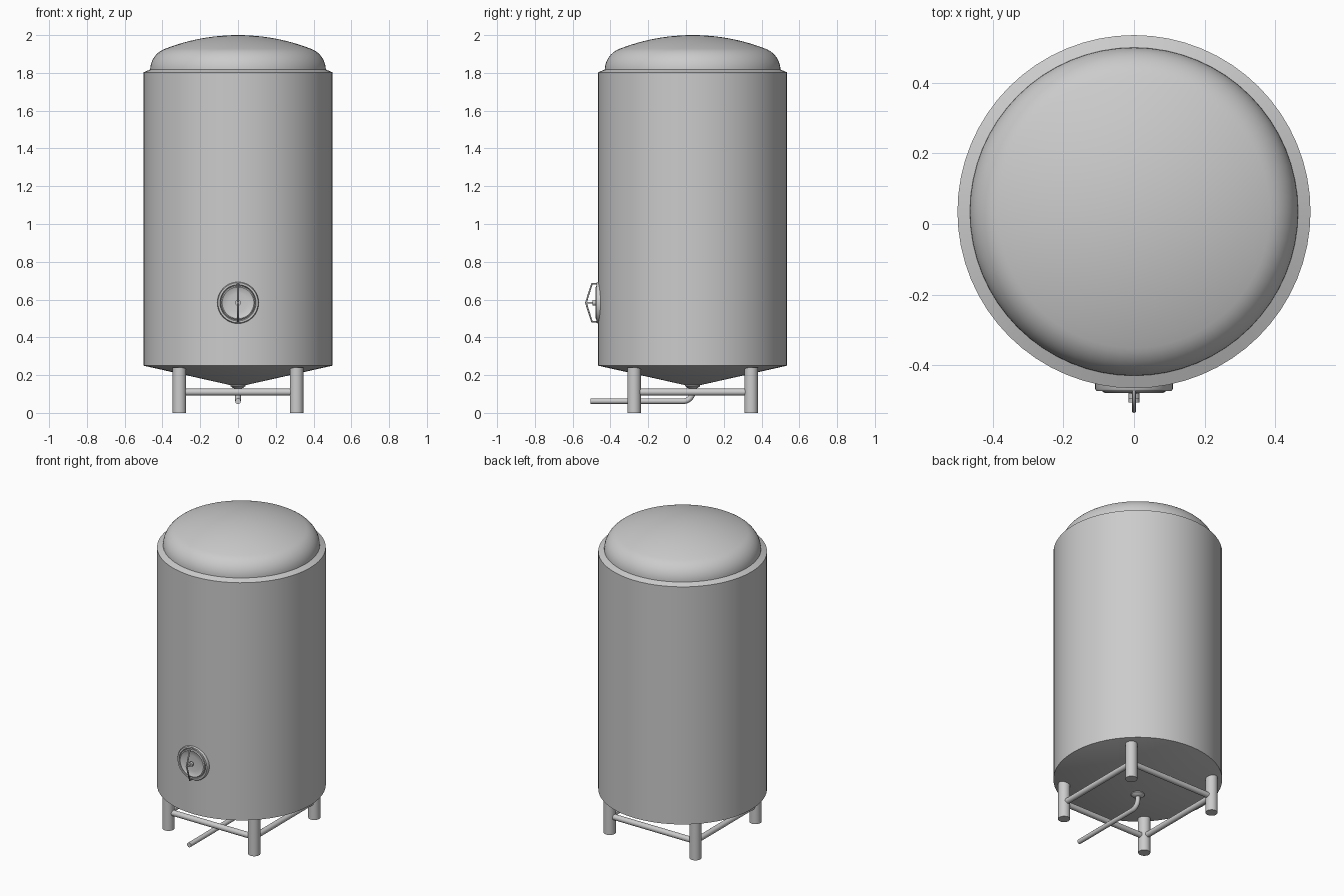
import bpy, bmesh, math
from mathutils import Vector, Matrix

if "Cube" in bpy.data.objects:
    bpy.data.objects.remove(bpy.data.objects["Cube"])

CY = 0.035  # tank axis in y


def finish(name, bm, angle=35):
    bmesh.ops.recalc_face_normals(bm, faces=bm.faces)
    me = bpy.data.meshes.new(name)
    bm.to_mesh(me)
    bm.free()
    me.shade_smooth()
    me.set_sharp_from_angle(angle=math.radians(angle))
    ob = bpy.data.objects.new(name, me)
    bpy.context.collection.objects.link(ob)
    return ob


def lathe(name, profile, segs=64, matrix=Matrix.Translation((0, CY, 0)), angle=35):
    """Revolve (radius, height) points about local z."""
    bm = bmesh.new()
    vs = [bm.verts.new((r, 0, z)) for r, z in profile]
    es = [bm.edges.new(p) for p in zip(vs, vs[1:])]
    bmesh.ops.spin(bm, geom=vs + es, cent=(0, 0, 0), axis=(0, 0, 1),
                   angle=2 * math.pi, steps=segs, use_merge=False)
    bmesh.ops.remove_doubles(bm, verts=bm.verts, dist=1e-5)
    bm.transform(matrix)
    return finish(name, bm, angle)


def tube(name, pts, r, res=4):
    cu = bpy.data.curves.new(name, 'CURVE')
    cu.dimensions = '3D'
    cu.bevel_depth = r
    cu.bevel_resolution = res
    cu.use_fill_caps = True
    sp = cu.splines.new('POLY')
    sp.points.add(len(pts) - 1)
    for p, co in zip(sp.points, pts):
        p.co = (*co, 1)
    ob = bpy.data.objects.new(name, cu)
    bpy.context.collection.objects.link(ob)
    return ob


def rod(name, a, b, r, segs=24):
    a, b = Vector(a), Vector(b)
    d = b - a
    m = Matrix.Translation(a) @ d.to_track_quat('Z', 'Y').to_matrix().to_4x4()
    return lathe(name, [(0, 0), (r, 0), (r, d.length), (0, d.length)], segs, m)


# Jacketed vessel body with conical base and sloped top shoulder
lathe("tank_body", [(0, 0.138), (0.5, 0.25), (0.5, 1.803), (0.465, 1.818), (0, 1.818)], angle=12)

# Dished top: tight knuckle running into a shallow crown
K = 0.12
knuckle = [(0.345 + K * math.cos(a), 1.815 + K * math.sin(a))
           for a in [math.radians(t) for t in range(0, 71, 7)]]
r0, z0 = knuckle[-1]
h = 2.0 - z0
R = (r0 * r0 + h * h) / (2 * h)
a0 = math.asin(r0 / R)
crown = [(R * math.sin(a0 * t / 12), 2.0 - R + R * math.cos(a0 * t / 12)) for t in range(11, -1, -1)]
crown[-1] = (0, 2.0)
lathe("tank_dome", knuckle + crown, angle=50)

# Legs and braces
L = 0.31
corners = [(-L, CY - L), (L, CY - L), (L, CY + L), (-L, CY + L)]
for i, (x, y) in enumerate(corners):
    rod(f"leg_{i + 1}", (x, y, 0), (x, y, 0.24), 0.036)
    nx, ny = corners[(i + 1) % 4]
    rod(f"brace_{i + 1}", (x, y, 0.11), (nx, ny, 0.11), 0.018)

# Drain ferrule and elbow pipe
lathe("drain_ferrule", [(0, 0.155), (0.04, 0.15), (0.04, 0.142), (0.027, 0.132), (0.015, 0.128), (0, 0.128)], 32)
B = 0.05
elbow = [(0, CY - B + B * math.cos(a), 0.062 + B - B * math.sin(a))
         for a in [math.radians(t) for t in range(0, 91, 9)]]
tube("drain_pipe", [(0, CY, 0.145)] + elbow + [(0, -0.505, 0.062)], 0.015)

# Manway on the front: frame ring, dished lid, hub (local z points to -y)
MZ = 0.583
front = Matrix.Translation((0, 0, MZ)) @ Matrix.Rotation(math.radians(90), 4, 'X')
lathe("manway_frame", [(0.092, 0.44), (0.11, 0.44), (0.11, 0.467), (0.106, 0.473),
                       (0.096, 0.473), (0.092, 0.467), (0.092, 0.44)], 48, front)
lathe("manway_lid", [(0.09, 0.45), (0.09, 0.474), (0.084, 0.478), (0.078, 0.474),
                     (0.05, 0.471), (0, 0.469)], 48, front)
lathe("manway_hub", [(0, 0.465), (0.007, 0.465), (0.007, 0.48), (0.015, 0.48), (0.015, 0.496),
                     (0.005, 0.496), (0.005, 0.533), (0, 0.533)], 24, front)

# Bent yoke bar across the lid
tube("manway_yoke", [(0, -0.46, MZ + 0.1), (0, -0.498, MZ + 0.1), (0, -0.53, MZ),
                     (0, -0.498, MZ - 0.1), (0, -0.46, MZ - 0.1)], 0.005, 2)
